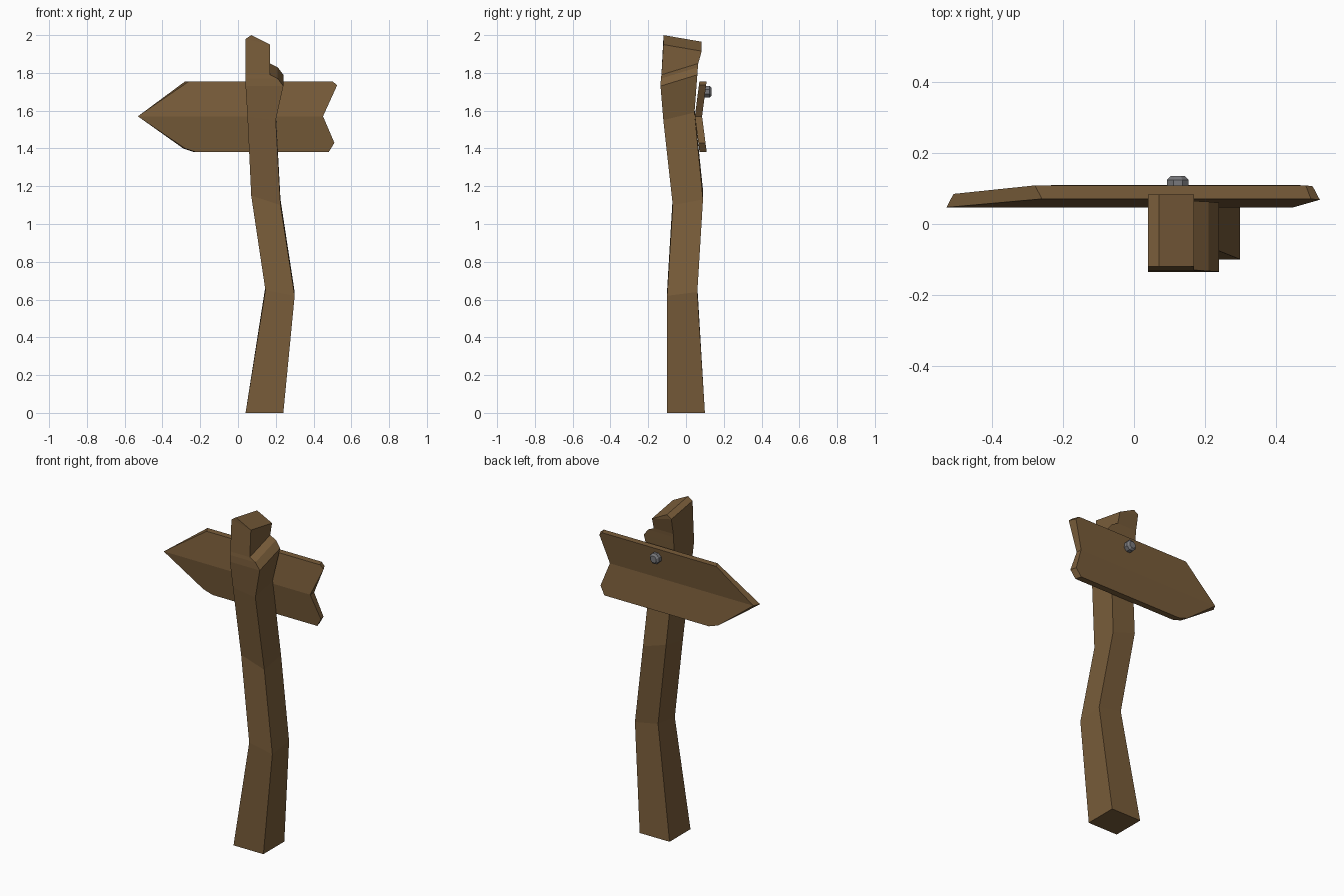
import bpy, bmesh, math
from mathutils import Matrix

if "Cube" in bpy.data.objects:
    bpy.data.objects.remove(bpy.data.objects["Cube"])


def material(name, color):
    m = bpy.data.materials.new(name)
    m.diffuse_color = (*color, 1)
    m.use_nodes = True
    m.node_tree.nodes["Principled BSDF"].inputs["Base Color"].default_value = m.diffuse_color
    return m


wood = material("brown wood", (0.19, 0.108, 0.042))
metal = material("grey metal", (0.19, 0.19, 0.20))


def finish(bm, name, mat):
    bmesh.ops.remove_doubles(bm, verts=bm.verts, dist=0.0005)
    bmesh.ops.recalc_face_normals(bm, faces=bm.faces)
    me = bpy.data.meshes.new(name)
    bm.to_mesh(me)
    bm.free()
    me.materials.append(mat)
    ob = bpy.data.objects.new(name, me)
    bpy.context.collection.objects.link(ob)
    return ob


# Crooked post: rows of left x, left z, right x, right z, front y, back y, rise to the back
rows = [
    (.04, 0, .24, 0, -.10, .10, 0),
    (.145, .65, .30, .62, -.10, .06, .02),
    (.07, 1.15, .225, 1.10, -.07, .09, .03),
    (.05, 1.57, .20, 1.55, -.12, .045, .04),
    (.04, 1.73, .24, 1.73, -.135, .06, .06),
    (.04, 1.77, .21, 1.77, -.133, .063, .06),
    (.04, 1.79, .17, 1.79, -.13, .065, .06),
    (.04, 1.98, .17, 1.95, -.12, .083, -.035),
    (.07, 2.0, .07, 2.0, -.12, .083, -.035),
]
bm = bmesh.new()
rings = []
for xl, zl, xr, zr, yf, yb, dz in rows:
    rings.append([bm.verts.new(c) for c in (
        (xl, yf, zl), (xr, yf, zr), (xr, yb, zr + dz), (xl, yb, zl + dz))])
for a, b in zip(rings, rings[1:]):
    for i in range(4):
        j = (i + 1) % 4
        bm.faces.new((a[i], a[j], b[j], b[i]))
bm.faces.new(rings[0])
finish(bm, "post", wood)

# Arrow board, folded along its middle: front x, back x, z
MID = 1.57
tip, notch = (-.53, -.51, MID), (.45, .45, MID)
upper = [(-.26, -.28, 1.755), (.50, .485, 1.755), (.525, .505, 1.735)]
lower = [(-.28, -.29, 1.40), (-.22, -.23, 1.38), (.48, .47, 1.38), (.51, .50, 1.43)]
bm = bmesh.new()
for half in (upper, lower):
    outline = [tip] + half + [notch]
    front, back = [], []
    for xf, xb, z in outline:
        y = .047 + abs(z - MID) * .13
        front.append(bm.verts.new((xf, y, z)))
        back.append(bm.verts.new((xb, y + .038, z)))
    bm.faces.new(front)
    bm.faces.new(back)
    for i in range(len(outline) - 1):
        bm.faces.new((front[i], front[i + 1], back[i + 1], back[i]))
finish(bm, "arrow_board", wood)

# Bolt head on the back of the board
bm = bmesh.new()
bmesh.ops.create_cone(bm, cap_ends=True, segments=8, radius1=.033, radius2=.033, depth=.04,
                      matrix=Matrix.Translation((.124, .116, 1.70)) @ Matrix.Rotation(math.pi / 2, 4, 'X')
                      @ Matrix.Rotation(math.pi / 8, 4, 'Z'))
rim = [e for e in bm.edges if all(v.co.y > .13 for v in e.verts)]
bmesh.ops.bevel(bm, geom=rim, offset=.011, segments=1, affect='EDGES')
finish(bm, "bolt", metal)
